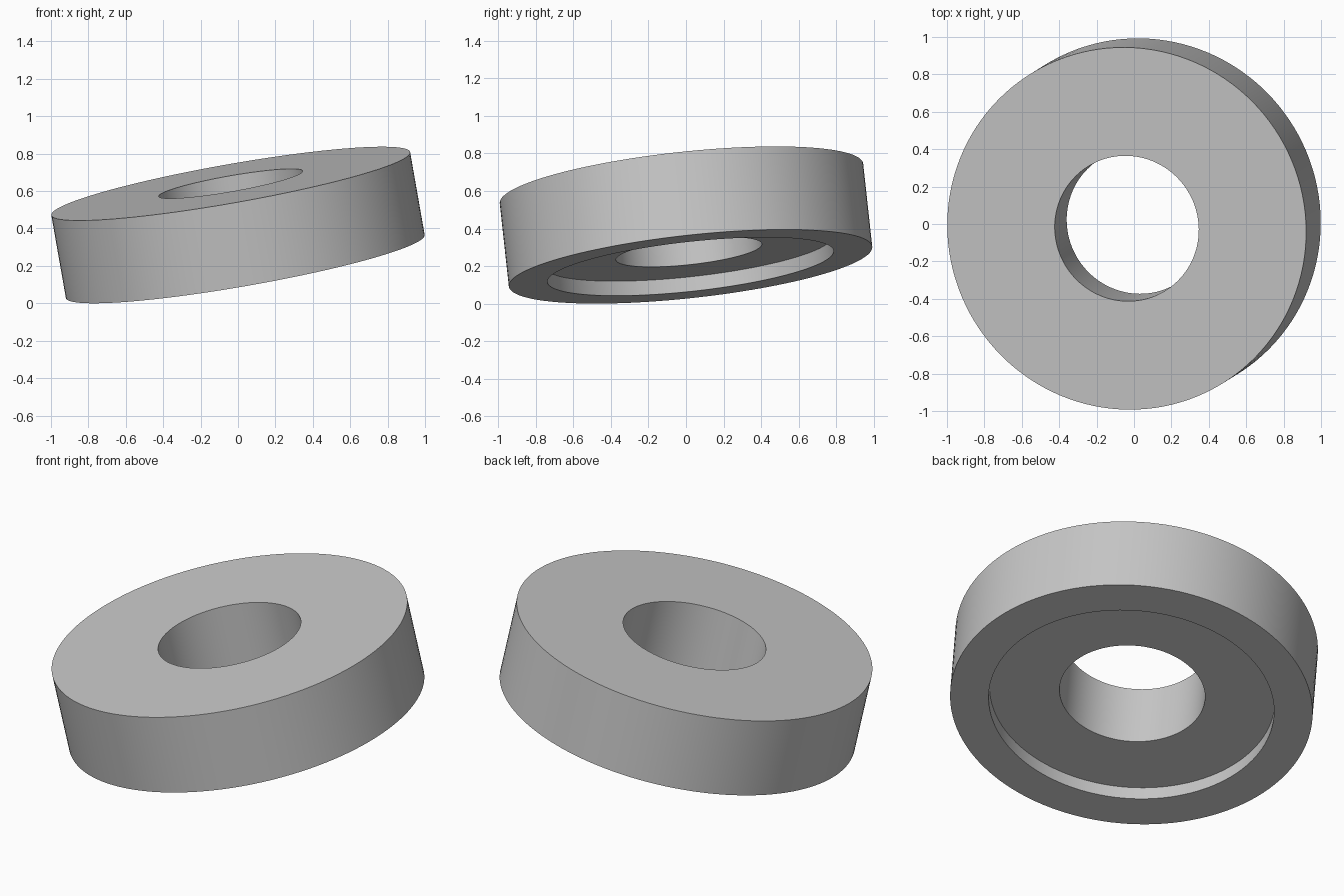
import bpy, bmesh, math
from mathutils import Vector, Matrix

cube = bpy.data.objects.get("Cube")
if cube:
    bpy.data.objects.remove(cube, do_unlink=True)

# Ring dimensions
outer, recess, bore = 0.974, 0.767, 0.391
height, depth = 0.452, 0.079
axis = Vector((-0.172, -0.107, 0.979)).normalized()

# Plain grey
grey = bpy.data.materials.new("grey")
grey.use_nodes = True
color = (0.57, 0.57, 0.57, 1)
grey.diffuse_color = color
grey.node_tree.nodes["Principled BSDF"].inputs["Base Color"].default_value = color

# Closed cross-section: flat top, through bore, stepped recess underneath
half = height / 2
profile = [(outer, -half), (outer, half), (bore, half),
           (bore, depth - half), (recess, depth - half), (recess, -half)]

# Lathe the cross-section about the ring's own axis
bm = bmesh.new()
verts = [bm.verts.new((r, 0, z)) for r, z in profile]
edges = [bm.edges.new((a, b)) for a, b in zip(verts, verts[1:] + verts[:1])]
bmesh.ops.spin(bm, geom=verts + edges, cent=(0, 0, 0), axis=(0, 0, 1),
               angle=math.tau, steps=128, use_merge=True)
bmesh.ops.remove_doubles(bm, verts=bm.verts[:], dist=0.0001)
bmesh.ops.recalc_face_normals(bm, faces=bm.faces[:])

# Tip the ring over and rest its lowest edge on the ground
tilt = Vector((0, 0, 1)).rotation_difference(axis).to_matrix().to_4x4()
bm.transform(tilt)
lowest = min(v.co.z for v in bm.verts)
bm.transform(Matrix.Translation((0, 0, -lowest)))

mesh = bpy.data.meshes.new("recessed_ring")
bm.to_mesh(mesh)
bm.free()
mesh.materials.append(grey)
ring = bpy.data.objects.new("recessed_ring", mesh)
bpy.context.collection.objects.link(ring)

# Smooth walls with crisp rims
bpy.ops.object.select_all(action='DESELECT')
ring.select_set(True)
bpy.context.view_layer.objects.active = ring
bpy.ops.object.shade_smooth_by_angle(angle=math.radians(30))
